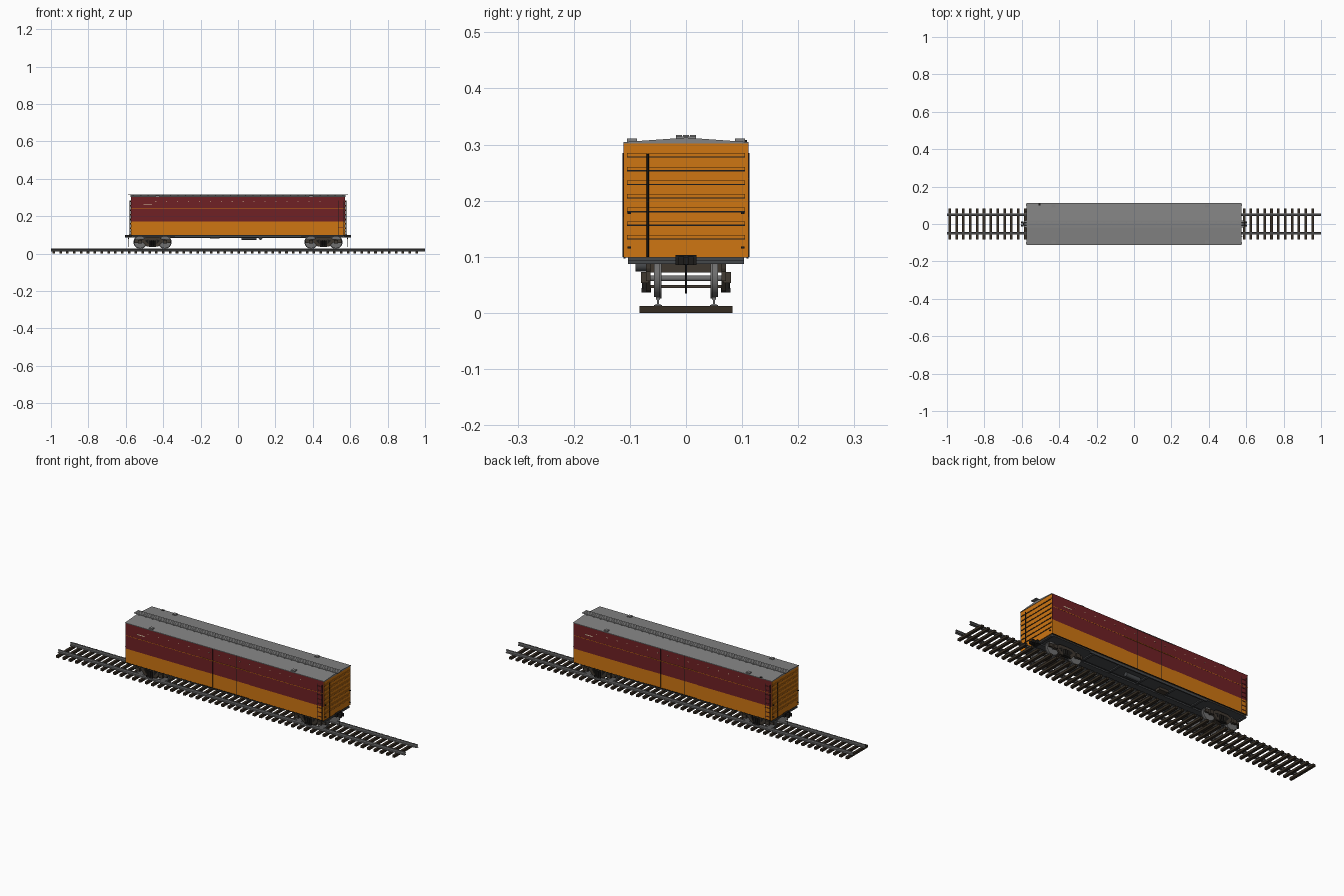
import bpy, bmesh, math
from mathutils import Matrix, Vector

cube = bpy.data.objects.get("Cube")
if cube:
    bpy.data.objects.remove(cube, do_unlink=True)


def material(name, r, g, b):
    m = bpy.data.materials.new(name)
    m.use_nodes = True
    m.diffuse_color = (r, g, b, 1)
    m.node_tree.nodes["Principled BSDF"].inputs["Base Color"].default_value = (r, g, b, 1)
    return m


orange = material("orange", 0.62, 0.18, 0.006)
maroon = material("maroon", 0.16, 0.015, 0.018)
roof_grey = material("roof grey", 0.23, 0.23, 0.23)
steel = material("steel grey", 0.16, 0.16, 0.16)
frame_grey = material("underframe grey", 0.06, 0.065, 0.07)
truck_brown = material("truck brown", 0.05, 0.04, 0.03)
wood = material("sleeper brown", 0.035, 0.025, 0.016)
black = material("black", 0.012, 0.011, 0.01)
cream = material("cream", 0.75, 0.65, 0.42)


def finish(name, bm, mat):
    bmesh.ops.recalc_face_normals(bm, faces=bm.faces)
    me = bpy.data.meshes.new(name)
    bm.to_mesh(me)
    bm.free()
    me.materials.append(mat)
    ob = bpy.data.objects.new(name, me)
    bpy.context.collection.objects.link(ob)
    return ob


def boxes(name, items, mat):
    """Each item is (x range, y range, z range)."""
    bm = bmesh.new()
    for ranges in items:
        mid = Vector([(a + b) / 2 for a, b in ranges])
        size = [abs(b - a) for a, b in ranges]
        bmesh.ops.create_cube(bm, size=1, matrix=Matrix.Translation(mid) @ Matrix.Diagonal((*size, 1)))
    return finish(name, bm, mat)


def prisms(name, profile, axis, spans, mat):
    """Extrude a profile along x (points are y, z) or along y (points are x, z)."""
    bm = bmesh.new()
    for a, b in spans:
        place = (lambda p, t: (t, *p)) if axis == "x" else (lambda p, t: (p[0], t, p[1]))
        face = bm.faces.new([bm.verts.new(place(p, a)) for p in profile])
        out = bmesh.ops.extrude_face_region(bm, geom=[face])
        move = Vector(place((0, 0), b - a))
        bmesh.ops.translate(bm, verts=[v for v in out["geom"] if isinstance(v, bmesh.types.BMVert)], vec=move)
    return finish(name, bm, mat)


def rods(name, items, mat, segments=24):
    """Each item is (start, end, radius)."""
    bm = bmesh.new()
    for a, b, r in items:
        a, b = Vector(a), Vector(b)
        turn = (b - a).to_track_quat("Z", "Y").to_matrix().to_4x4()
        bmesh.ops.create_cone(bm, cap_ends=True, segments=segments, radius1=r, radius2=r,
                              depth=(b - a).length, matrix=Matrix.Translation((a + b) / 2) @ turn)
    for f in bm.faces:
        f.smooth = len(f.verts) == 4
    for e in bm.edges:
        e.smooth = all(f.smooth for f in e.link_faces)
    return finish(name, bm, mat)


SIDES = (-1, 1)


def both(s, a, b):
    return (s * a, s * b)


# Track
boxes("sleepers", [((-0.985 + i * 0.0366 - 0.0068, -0.985 + i * 0.0366 + 0.0068),
                    (-0.083, 0.083), (0, 0.012)) for i in range(54)], wood)
half_rail = [(0.007, 0.012), (0.007, 0.014), (0.0015, 0.016), (0.0015, 0.023), (0.0035, 0.024), (0.0035, 0.028)]
rail = half_rail + [(-y, z) for y, z in reversed(half_rail)]
for s, side in zip(SIDES, ("right", "left")):
    prisms("rail_" + side, [(y + s * 0.05, z) for y, z in rail], "x", [(-1, 1)], steel)

# Body: bands of colour, with thicker side panels either side of the door bay
L = 0.572
BAND = 0.171
TOP = 0.304


def body_band(name, z0, z1, mat):
    items = [((-L + 0.002, L - 0.002), (-0.109, 0.109), (z0, z1))]
    items += [(both(e, 0.145, L - 0.001), both(s, 0.108, 0.111), (z0, z1)) for e in SIDES for s in SIDES]
    boxes(name, items, mat)


body_band("lower_body", 0.099, BAND, orange)
body_band("upper_body", BAND, TOP, maroon)
boxes("side_stripe", [((-L, L), both(s, 0.1085, 0.1115), (0.2385, 0.2405)) for s in SIDES], orange)
boxes("door_seams", [((x - 0.0008, x + 0.0008), both(s, 0.108, 0.1098), (0.102, 0.302))
                     for x in (-0.07, 0.07) for s in SIDES], black)
boxes("sill_edges", [((-L, L), both(s, 0.108, 0.1115), (0.097, 0.1)) for s in SIDES], black)
boxes("stencil_plates", [((x - 0.003, x + 0.003), both(s, 0.108, 0.1114), (0.276, 0.279))
                         for s in SIDES for x in [-0.44 + i * 0.0585 for i in range(16)]]
      + [(both(s, -0.505, -0.46), both(s, -0.108, -0.1114), (0.26, 0.264)) for s in SIDES], cream)

# Ends: orange panels with horizontal ribs and their dark grooves
ribs = [0.133 + i * 0.0243 for i in range(7)]
boxes("end_panels", [(both(e, L - 0.004, L), (-0.1105, 0.1105), (0.099, TOP)) for e in SIDES], orange)
boxes("end_ribs", [(both(e, L - 0.001, L + 0.003), (-0.105, 0.105), (z, z + 0.006)) for e in SIDES for z in ribs], orange)
boxes("end_grooves", [(both(e, L - 0.001, L + 0.002), (-0.105, 0.105), (z - 0.0022, z)) for e in SIDES for z in ribs], black)
rods("brake_staffs", [((e * 0.577, -e * 0.068, 0.1), (e * 0.577, -e * 0.068, 0.283), 0.002) for e in SIDES], black, 8)
boxes("end_grab_irons", [(both(e, L, 0.578), both(s, 0.098, 0.104), (z, z + 0.003))
                         for e in SIDES for s in SIDES for z in (0.115, 0.176)], black)

# Corner ladders, at opposite corners of the car
boxes("ladder_rungs", [(both(e, 0.536, 0.562), both(e, -0.11, -0.1135), (0.115 + i * 0.0225, 0.1165 + i * 0.0225))
                       for e in SIDES for i in range(8)], maroon)
boxes("ladder_stiles", [(both(e, x, x + 0.0015), both(e, -0.11, -0.113), (0.1, 0.285))
                        for e in SIDES for x in (0.535, 0.562)], black)

# Roof, running board and hatches
half_roof = [(0.111, 0.302), (0.111, 0.3045)]
prisms("roof", half_roof + [(0, 0.3125)] + [(-y, z) for y, z in reversed(half_roof)], "x",
       [(-L - 0.002, L + 0.002)], roof_grey)
boxes("running_board", [((-0.588, 0.588), (y - 0.0055, y + 0.0055), (0.3145, 0.317)) for y in (-0.0125, 0, 0.0125)], roof_grey)
boxes("running_board_saddles", [((x - 0.003, x + 0.003), (-0.018, 0.018), (0.308, 0.3148))
                                for x in [-0.56 + i * 0.04 for i in range(29)]], roof_grey)
boxes("roof_hatches", [((x - 0.01, x + 0.01), both(s, 0.087, 0.105), (0.303, 0.311))
                       for x in (-0.43, 0.39) for s in SIDES], roof_grey)
boxes("roof_vent", [((-0.51, -0.5), (0.1, 0.109), (0.303, 0.308))], black)

# Underframe
boxes("floor", [((-L + 0.004, L - 0.004), (-0.103, 0.103), (0.093, 0.0995))], frame_grey)
boxes("side_sills", [((-0.34, 0.34), both(s, 0.096, 0.103), (0.087, 0.094)) for s in SIDES], frame_grey)
boxes("centre_sill", [((-L, L), (-0.016, 0.016), (0.086, 0.094))], frame_grey)
boxes("cross_members", [((x - 0.006, x + 0.006), (-0.103, 0.103), (0.087, 0.094))
                        for x in (-0.566, -0.32, -0.16, 0, 0.16, 0.32, 0.566)], frame_grey)
boxes("brake_gear", [((-0.15, -0.1), (0.03, 0.06), (0.08, 0.094)), ((-0.15, -0.1), (-0.09, -0.06), (0.08, 0.094))], truck_brown)
rods("air_tank", [((0.02, 0.06, 0.083), (0.1, 0.06, 0.083), 0.011), ((0.12, -0.09, 0.084), (0.12, -0.06, 0.084), 0.01)], frame_grey)
rods("brake_rod", [((-0.4, 0.03, 0.085), (0.4, 0.03, 0.085), 0.0015)], frame_grey, 8)

# Couplers and air hoses
boxes("couplers", [(both(e, 0.56, 0.583), (-0.019, 0.019), (0.085, 0.103)) for e in SIDES]
      + [(both(e, 0.58, 0.594), (-0.009, 0.009), (0.086, 0.1)) for e in SIDES]
      + [(both(e, 0.59, 0.603), both(e, s * 0.004, s * 0.013), (0.085, 0.101)) for e in SIDES for s in SIDES], black)
rods("air_hoses", [((e * 0.585, 0, 0.09), (e * 0.588, 0, 0.035), 0.0015) for e in SIDES], black, 8)

# Trucks: arched side frames, journal boxes, springs, bolster and wheelsets
AXLE = 0.066
half_frame = [(0.0, 0.088), (0.034, 0.088), (0.05, 0.079), (0.095, 0.074), (0.098, 0.057),
              (0.052, 0.06), (0.032, 0.039), (0.0, 0.037)]
hole = [(0.022, 0.076), (0.04, 0.07), (0.022, 0.05)]
outline = half_frame + [(-x, z) for x, z in reversed(half_frame[1:-1])]
for e, end in zip(SIDES, ("rear", "lead")):
    cx = e * 0.457
    prisms(end + "_truck_side_frames", [(cx + x, z) for x, z in outline], "y",
           [both(s, 0.063, 0.071) for s in SIDES], truck_brown)
    for m, label in zip(SIDES, ("a", "b")):
        prisms(end + "_truck_frame_windows_" + label, [(cx + m * x, z) for x, z in hole], "y",
               [both(s, 0.07, 0.0716) for s in SIDES], black)
    boxes(end + "_truck_bolster", [((cx - 0.02, cx + 0.02), (-0.07, 0.07), (0.072, 0.089)),
                                   ((cx - 0.014, cx + 0.014), (-0.066, 0.066), (0.044, 0.05))], truck_brown)
    axles = [cx - AXLE, cx + AXLE]
    boxes(end + "_journal_boxes", [((x - 0.011, x + 0.011), both(s, 0.066, 0.08), (0.053, 0.073))
                                   for x in axles for s in SIDES], truck_brown)
    rods(end + "_truck_springs", [((cx + d, s * 0.073, 0.044), (cx + d, s * 0.073, 0.07), 0.005)
                                  for d in (-0.011, 0, 0.011) for s in SIDES], black, 12)
    boxes(end + "_spring_seats", [((cx - 0.018, cx + 0.018), both(s, 0.062, 0.079), (0.036, 0.044)) for s in SIDES], black)
    rods(end + "_wheels", [((x, s * 0.047, 0.0615), (x, s * 0.057, 0.0615), 0.033) for x in axles for s in SIDES]
         + [((x, s * 0.044, 0.0615), (x, s * 0.047, 0.0615), 0.036) for x in axles for s in SIDES], steel, 32)
    rods(end + "_axles", [((x, -0.075, 0.0615), (x, 0.075, 0.0615), 0.005) for x in axles], steel, 12)
    boxes(end + "_brake_beams", [((x - 0.003, x + 0.003), (-0.06, 0.06), (0.06, 0.065))
                                 for x in (cx - 0.027, cx + 0.027)], truck_brown)
